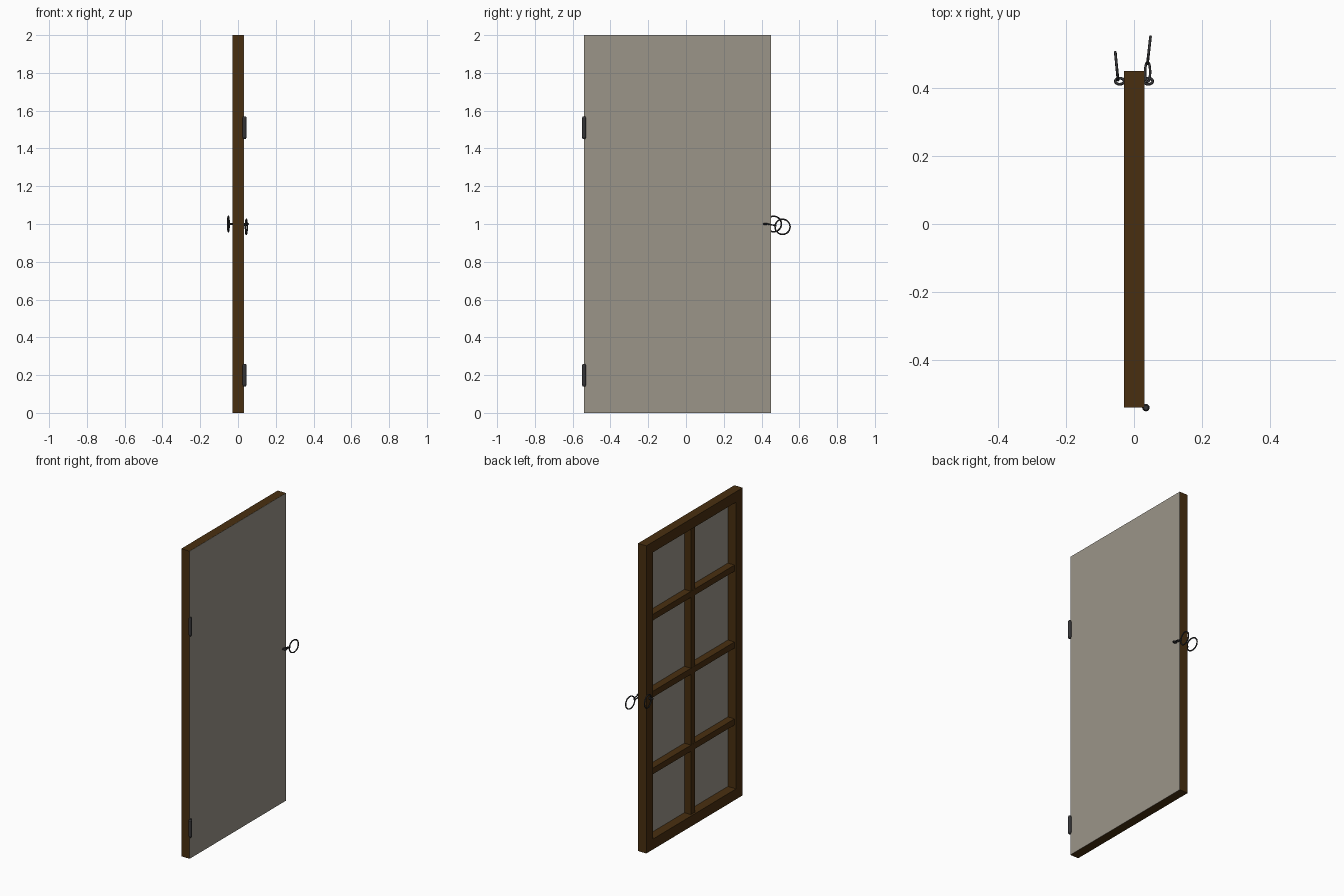
import bpy, bmesh, math
from mathutils import Vector, Matrix

if "Cube" in bpy.data.objects:
    bpy.data.objects.remove(bpy.data.objects["Cube"])


def material(name, rgb):
    m = bpy.data.materials.new(name)
    m.diffuse_color = (*rgb, 1)
    m.use_nodes = True
    m.node_tree.nodes["Principled BSDF"].inputs["Base Color"].default_value = m.diffuse_color
    return m


wood = material("dark wood", (0.066, 0.028, 0.005))
paper = material("grey paper", (0.33, 0.30, 0.25))
iron = material("dark iron", (0.035, 0.035, 0.038))


def finish(name, bm, mat, smooth=False):
    me = bpy.data.meshes.new(name)
    bmesh.ops.recalc_face_normals(bm, faces=bm.faces)
    bm.to_mesh(me)
    bm.free()
    ob = bpy.data.objects.new(name, me)
    bpy.context.collection.objects.link(ob)
    me.materials.append(mat)
    for p in me.polygons:
        p.use_smooth = smooth
    return ob


def box(name, lo, hi, mat):
    lo, hi = Vector(lo), Vector(hi)
    bm = bmesh.new()
    bmesh.ops.create_cube(bm, size=1, matrix=Matrix.Translation((lo + hi) / 2)
                          @ Matrix.Diagonal((*(hi - lo), 1)))
    return finish(name, bm, mat)


def ring(name, centre, u, v, wire, n=28, m=8):
    """Elliptical wire ring spanned by the half-axes u and v."""
    c, u, v = Vector(centre), Vector(u), Vector(v)
    axis = u.cross(v).normalized()
    bm = bmesh.new()
    rows = []
    for i in range(n):
        a = 2 * math.pi * i / n
        tangent = (v * math.cos(a) - u * math.sin(a)).normalized()
        out = tangent.cross(axis)
        p = c + u * math.cos(a) + v * math.sin(a)
        rows.append([bm.verts.new(p + wire * (out * math.cos(b) + axis * math.sin(b)))
                     for b in (2 * math.pi * j / m for j in range(m))])
    for i in range(n):
        r, s = rows[i], rows[(i + 1) % n]
        for j in range(m):
            bm.faces.new((r[j], s[j], s[(j + 1) % m], r[(j + 1) % m]))
    return finish(name, bm, iron, True)


# Door frame
X0, X1, Y0, Y1, H, W = -0.03, 0.0295, -0.54, 0.45, 2.0, 0.068
box("hinge_stile", (X0, Y0, 0), (X1, Y0 + W, H), wood)
box("handle_stile", (X0, Y1 - W, 0), (X1, Y1, H), wood)
box("bottom_rail", (X0, Y0 + W, 0), (X1, Y1 - W, W), wood)
box("top_rail", (X0, Y0 + W, H - W), (X1, Y1 - W, H), wood)

# Lattice bars, set slightly back from the frame
mid = (Y0 + Y1) / 2
box("centre_mullion", (-0.018, mid - 0.02, W), (X1, mid + 0.02, H - W), wood)
for i in (1, 2, 3):
    z = i * 0.5
    box(f"cross_bar_{i}", (-0.0185, Y0 + W, z - 0.02), (X1, Y1 - W, z + 0.02), wood)

# Paper sheet covering the whole rear of the lattice
box("paper_panel", (X1, Y0, 0), (0.0305, Y1, H), paper)

# Hinge barrels with chamfered ends
for i, z in enumerate((0.2, 1.51)):
    bm = bmesh.new()
    for depth, r1, r2, dz in ((0.10, 0.011, 0.011, 0), (0.01, 0.011, 0.007, 0.055),
                              (0.01, 0.007, 0.011, -0.055)):
        bmesh.ops.create_cone(bm, cap_ends=True, segments=12, radius1=r1, radius2=r2, depth=depth,
                              matrix=Matrix.Translation((0.035, Y0, z + dz)))
    finish(f"hinge_{i + 1}", bm, iron)

# Eyelets on both sides of the door
for name, s in (("left", -1), ("right", 1)):
    ring(f"{name}_eyelet", (s * 0.042, 0.42, 1.0), (0.013, 0, 0), (0, 0.009, 0), 0.004, 16)

# Pull rings, swung out past the door edge
ring("left_pull_ring", (-0.051, 0.464, 1.0), (-0.004, 0.041, 0), (0, 0, 0.041), 0.004)
ring("right_link", (0.040, 0.447, 0.997), (0, 0.029, -0.006), (0.0075, 0, 0), 0.0035, 20)
ring("right_pull_ring", (0.044, 0.511, 0.985), (0.0045, 0.040, 0), (0, 0, 0.040), 0.004)
